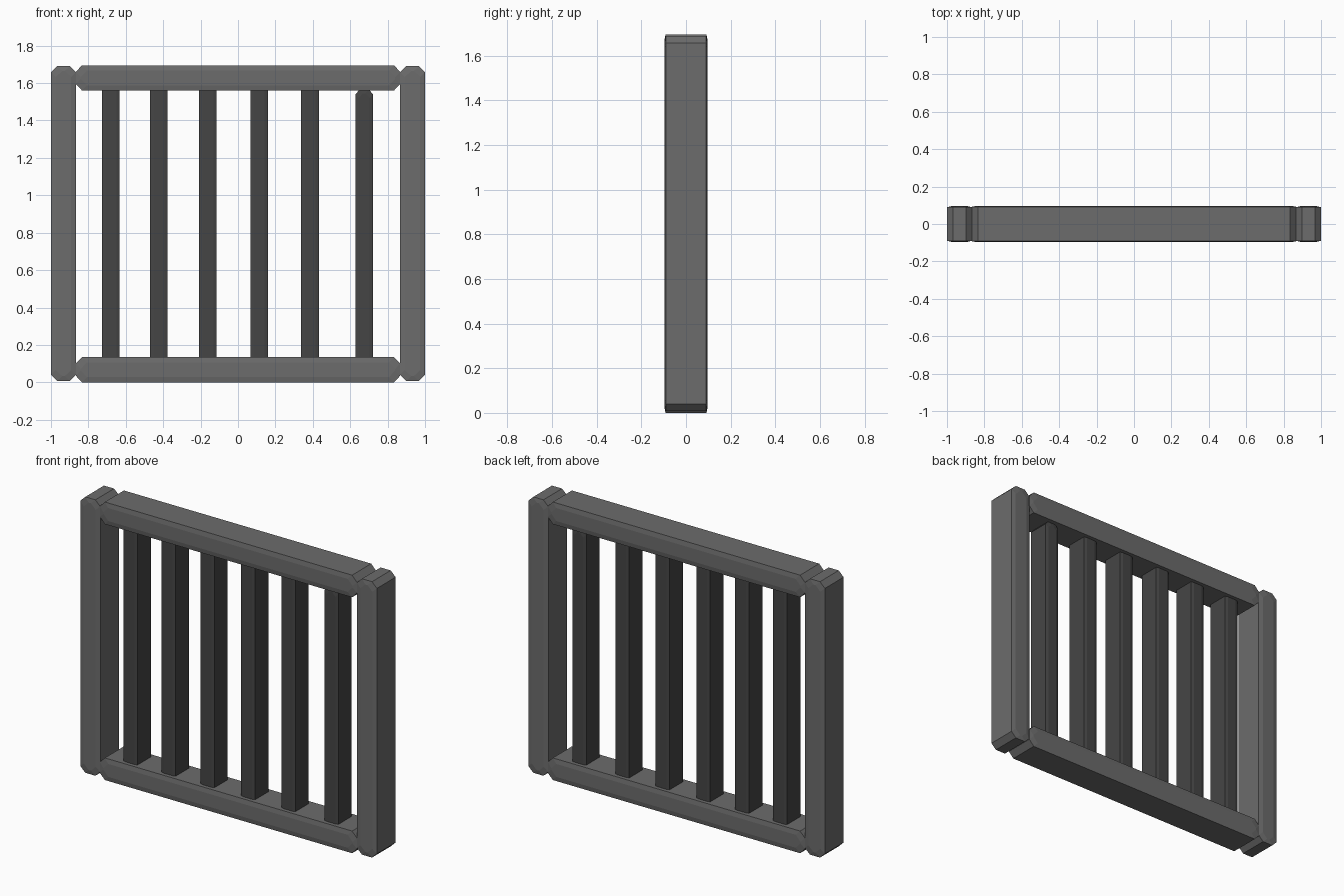
import bpy, bmesh
from mathutils import Vector

if "Cube" in bpy.data.objects:
    bpy.data.objects.remove(bpy.data.objects["Cube"])


def material(name, v):
    m = bpy.data.materials.new(name)
    m.diffuse_color = (v, v, v, 1)
    m.use_nodes = True
    m.node_tree.nodes["Principled BSDF"].inputs["Base Color"].default_value = m.diffuse_color
    return m


frame_mat = material("frame_grey", 0.15)
bar_mat = material("dark_grey", 0.06)


def beam(name, x0, x1, z0, z1, cx, cz, side_y, face_y, mat):
    """Beam with clipped corners seen from the front and slightly raised front and back faces."""
    def outline(dx, dz):
        a, b, c, d = x0 + dx, x1 - dx, z0 + dz, z1 - dz
        return [(a + cx, c), (b - cx, c), (b, c + cz), (b, d - cz),
                (b - cx, d), (a + cx, d), (a, d - cz), (a, c + cz)]

    bm = bmesh.new()
    rings = []
    for y, k in ((-face_y, 0.8), (-side_y, 0), (side_y, 0), (face_y, 0.8)):
        # inner rings pull in towards the flat centre of the face
        pts = outline(cx * k, cz * k)
        rings.append([bm.verts.new(Vector((x, y, z))) for x, z in pts])
    for r, s in zip(rings, rings[1:]):
        for i in range(8):
            j = (i + 1) % 8
            bm.faces.new((r[i], r[j], s[j], s[i]))
    bm.faces.new(rings[0])
    bm.faces.new(rings[-1][::-1])
    bmesh.ops.recalc_face_normals(bm, faces=bm.faces)
    me = bpy.data.meshes.new(name)
    bm.to_mesh(me)
    bm.free()
    ob = bpy.data.objects.new(name, me)
    me.materials.append(mat)
    bpy.context.collection.objects.link(ob)
    return ob


# Side posts
beam("left_post", -1, -0.866, 0.008, 1.69, 0.033, 0.032, 0.09, 0.096, frame_mat)
beam("right_post", 0.866, 1, 0.008, 1.69, 0.033, 0.032, 0.09, 0.096, frame_mat)

# Bottom and top rails
beam("bottom_rail", -0.867, 0.867, 0, 0.135, 0.033, 0.035, 0.092, 0.097, frame_mat)
beam("top_rail", -0.867, 0.867, 1.56, 1.695, 0.033, 0.035, 0.092, 0.097, frame_mat)

# Vertical bars, the last one sits slightly lower
for i, x in enumerate((-0.68, -0.423, -0.161, 0.113, 0.385, 0.675)):
    top = 1.565 if i == 5 else 1.61
    beam(f"bar_{i + 1}", x - 0.047, x + 0.047, top - 1.54, top,
         0.022, 0.025, 0.064, 0.069, bar_mat)
